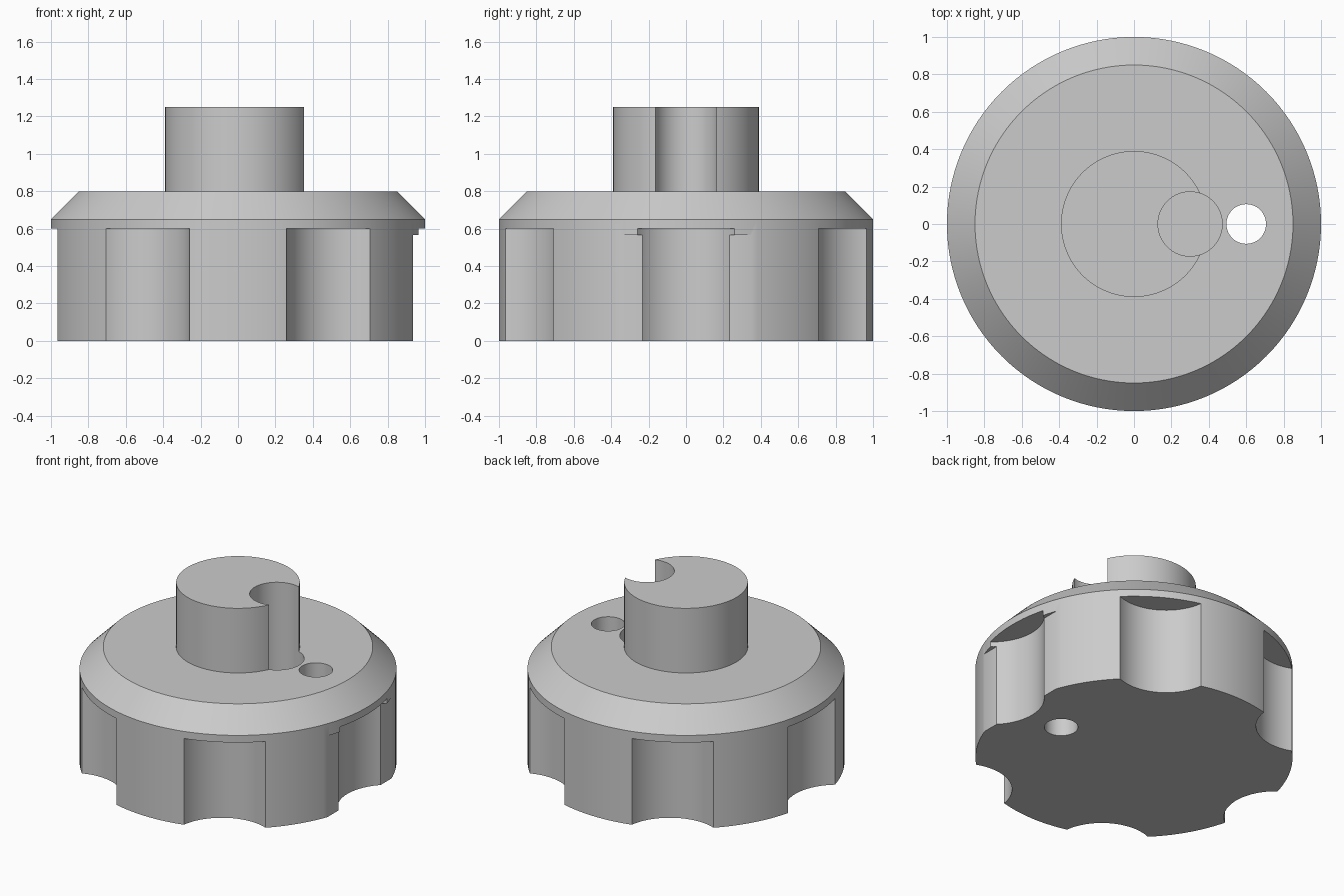
import bpy
import math

cube = bpy.data.objects.get("Cube")
if cube:
    bpy.data.objects.remove(cube, do_unlink=True)

grey = bpy.data.materials.new("plain grey")
grey.use_nodes = True
colour = (0.6, 0.6, 0.6, 1)
grey.diffuse_color = colour
grey.node_tree.nodes["Principled BSDF"].inputs["Base Color"].default_value = colour


def lathe(name, profile, sides=128, centre=(0, 0)):
    """Closed solid of revolution from (radius, height) pairs, bottom to top."""
    verts, faces = [], []
    for r, z in profile:
        for i in range(sides):
            a = math.tau * i / sides
            verts.append((centre[0] + r * math.cos(a), centre[1] + r * math.sin(a), z))
    for k in range(len(profile) - 1):
        for i in range(sides):
            j = (i + 1) % sides
            lo, hi = k * sides, (k + 1) * sides
            faces.append((lo + i, lo + j, hi + j, hi + i))
    faces.append(tuple(reversed(range(sides))))
    faces.append(tuple(range(len(verts) - sides, len(verts))))
    mesh = bpy.data.meshes.new(name)
    mesh.from_pydata(verts, [], faces)
    mesh.materials.append(grey)
    obj = bpy.data.objects.new(name, mesh)
    bpy.context.collection.objects.link(obj)
    return obj


def combine(target, tool, operation="DIFFERENCE"):
    """Apply a boolean and remove the tool."""
    tool.hide_render = True
    mod = target.modifiers.new("combine", "BOOLEAN")
    mod.operation = operation
    mod.solver = "EXACT"
    mod.object = tool
    bpy.context.view_layer.objects.active = target
    bpy.ops.object.modifier_apply(modifier=mod.name)
    bpy.data.objects.remove(tool, do_unlink=True)


# Chamfered grip with a round boss on top
knob = lathe("knob", [(1, 0), (1, 0.65), (0.85, 0.8)])
boss = lathe("boss", [(0.39, 0.7), (0.39, 1.25)], 96)
combine(knob, boss, "UNION")

# Six finger scallops below the rim
for n in range(6):
    a = math.tau * n / 6
    spot = (1.169 * math.cos(a), 1.169 * math.sin(a))
    combine(knob, lathe("scallop_cutter", [(0.329, -0.2), (0.329, 0.6)], 96, spot))

# Shallow flat across the scallop beside the hole
bpy.ops.mesh.primitive_cube_add(size=1, location=(1.186, 0, 0.1825))
flat_cutter = bpy.context.object
flat_cutter.name = "flat_cutter"
flat_cutter.scale = (0.5, 1, 0.765)
bpy.context.view_layer.update()
combine(knob, flat_cutter)

# Round pocket through the boss side, and the through hole
combine(knob, lathe("pocket_cutter", [(0.172, 0.5), (0.172, 1.5)], 64, (0.3, 0)))
combine(knob, lathe("hole_cutter", [(0.106, -0.2), (0.106, 1.1)], 48, (0.6, 0)))

# One material and smooth walls with sharp edges
knob.data.materials.clear()
knob.data.materials.append(grey)
for face in knob.data.polygons:
    face.material_index = 0
bpy.ops.object.select_all(action="DESELECT")
knob.select_set(True)
bpy.context.view_layer.objects.active = knob
bpy.ops.object.shade_smooth_by_angle(angle=math.radians(25))
